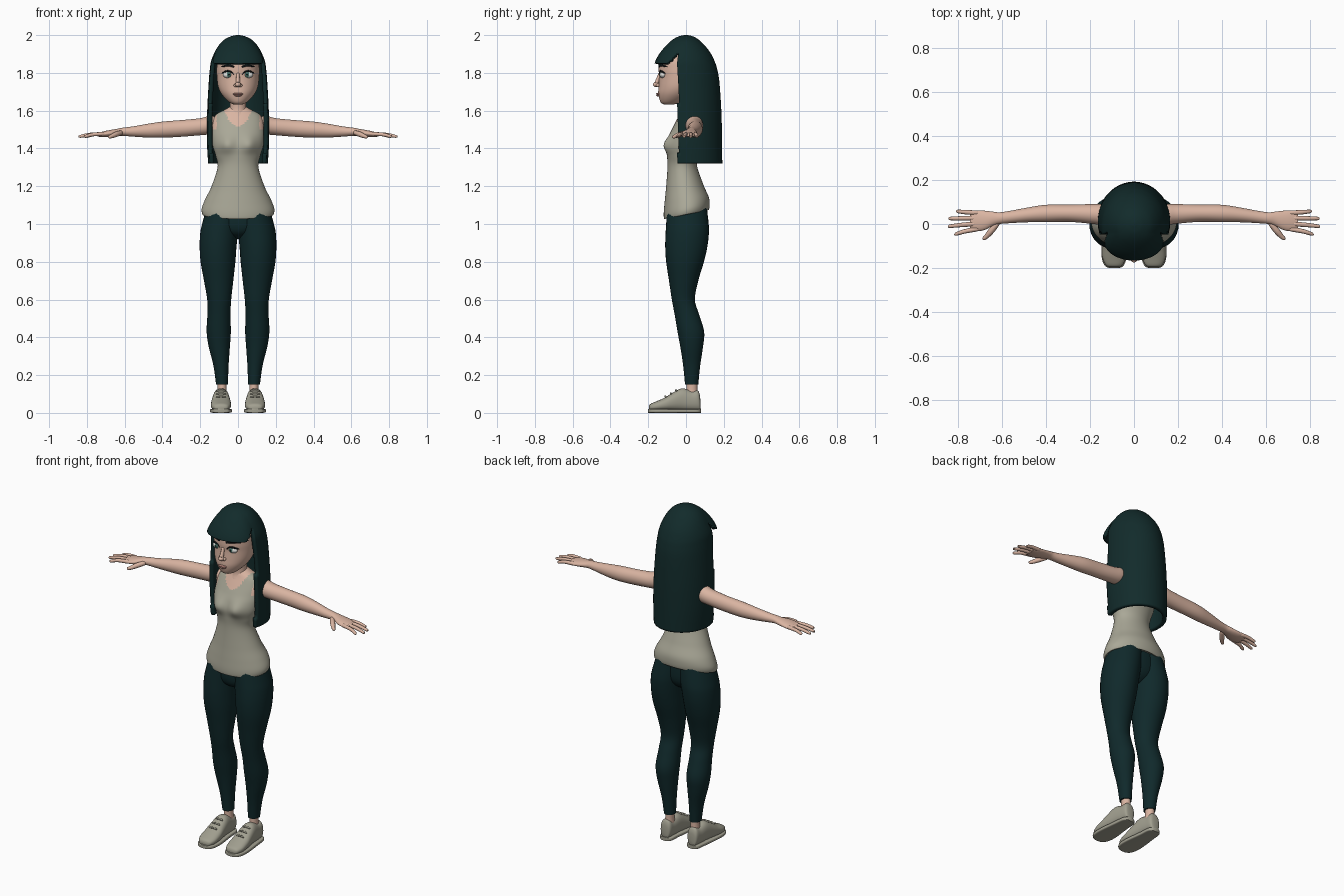
import bpy, bmesh, math
from mathutils import Matrix, Vector

cube = bpy.data.objects.get("Cube")
if cube:
    bpy.data.objects.remove(cube, do_unlink=True)


def material(name, r, g, b):
    m = bpy.data.materials.new(name)
    m.use_nodes = True
    m.diffuse_color = (r, g, b, 1)
    m.node_tree.nodes["Principled BSDF"].inputs["Base Color"].default_value = (r, g, b, 1)
    return m


SKIN = material("skin", .70, .46, .36)
HAIR = material("dark teal hair", .006, .024, .024)
PANTS = material("dark teal trousers", .005, .022, .024)
CLOTH = material("stone grey cloth", .40, .39, .31)
SHOE = material("stone grey shoe", .36, .35, .28)
WHITE = material("eye white", .75, .75, .72)
IRIS = material("eye green", .08, .22, .18)
BLACK = material("lash black", .006, .008, .009)
LIP = material("lip pink", .50, .25, .21)


def finish(bm, name, mats, mirror=False, thickness=0):
    """Turn a bmesh into a smooth object, with optional mirroring and wall thickness."""
    mesh = bpy.data.meshes.new(name)
    bm.to_mesh(mesh)
    bm.free()
    for m in mats:
        mesh.materials.append(m)
    ob = bpy.data.objects.new(name, mesh)
    bpy.context.collection.objects.link(ob)
    bpy.ops.object.select_all(action='DESELECT')
    ob.select_set(True)
    bpy.context.view_layer.objects.active = ob
    bpy.ops.object.shade_smooth_by_angle(angle=math.radians(45))
    if thickness:
        wall = ob.modifiers.new("wall", 'SOLIDIFY')
        wall.thickness = thickness
        wall.offset = -1
    if mirror:
        flip = ob.modifiers.new("mirror", 'MIRROR')
        flip.use_mirror_merge = False
    return ob


def skin_rings(name, rings, mats, rule=None, keep=None, **options):
    """Bridge closed rings of points and cap both ends."""
    bm = bmesh.new()
    loops = [[bm.verts.new(p) for p in ring] for ring in rings]
    n = len(loops[0])
    for lo, hi in zip(loops, loops[1:]):
        for i in range(n):
            j = (i + 1) % n
            bm.faces.new((lo[i], lo[j], hi[j], hi[i]))
    bm.faces.new(loops[0])
    bm.faces.new(loops[-1])
    bmesh.ops.recalc_face_normals(bm, faces=bm.faces[:])
    if keep:
        gone = [f for f in bm.faces if not keep(f.calc_center_median())]
        bmesh.ops.delete(bm, geom=gone, context='FACES')
    if rule:
        for f in bm.faces:
            f.material_index = rule(f.calc_center_median())
    return finish(bm, name, mats, **options)


def smooth(rows, k):
    """Catmull-Rom interpolation of number tuples."""
    out = []
    last = len(rows) - 1
    for i in range(last):
        quad = (rows[max(i - 1, 0)], rows[i], rows[i + 1], rows[min(i + 2, last)])
        for s in range(k):
            t = s / k
            out.append(tuple(
                b + t / 2 * (c - a + t * (2 * a - 5 * b + 4 * c - d + t * (3 * (b - c) + d - a)))
                for a, b, c, d in zip(*quad)))
    return out + [rows[-1]]


def loft(name, rows, mats, axis='z', steps=5, n=32, power=1, shape=None, **options):
    """Rows hold a position along the axis, then low/high extents of the two other axes."""
    def ring(t, a0, a1, b0, b1):
        for i in range(n):
            c, s = (math.copysign(abs(f(math.tau * i / n)) ** power, f(math.tau * i / n))
                    for f in (math.cos, math.sin))
            a, b = (a0 + a1 + c * (a1 - a0)) / 2, (b0 + b1 + s * (b1 - b0)) / 2
            p = Vector({'x': (t, a, b), 'y': (a, t, b), 'z': (a, b, t)}[axis])
            yield shape(p) if shape else p
    return skin_rings(name, [list(ring(*r)) for r in smooth(rows, steps)], mats, **options)


def sym(rows):
    return [(z, -w, w, front, back) for z, w, front, back in rows]


def tube(name, path, mat, n=10, steps=4, **options):
    """Path points hold x, y, z and radius; the ends are rounded off."""
    pts = smooth(path, steps)
    rings = []
    for i, (x, y, z, r) in enumerate(pts):
        d = Vector(pts[min(i + 1, len(pts) - 1)][:3]) - Vector(pts[max(i - 1, 0)][:3])
        turn = d.to_track_quat('Z', 'Y')
        r *= .5 if i in (0, len(pts) - 1) else 1
        rings.append([Vector((x, y, z)) + turn @ Vector((r * math.cos(a), r * math.sin(a), 0))
                      for a in (math.tau * k / n for k in range(n))])
    return skin_rings(name, rings, [mat], **options)


def ball(name, loc, scale, mat, **options):
    bm = bmesh.new()
    bmesh.ops.create_uvsphere(bm, u_segments=24, v_segments=14, radius=1,
                              matrix=Matrix.Translation(loc) @ Matrix.Diagonal((*scale, 1)))
    return finish(bm, name, [mat], **options)


# Torso: vest with scooped neck, skin at neckline and shoulders
def torso_shape(p):
    if p.y < 0:
        p.y -= .024 * math.exp(-((abs(p.x) - .06) / .04) ** 2 - ((p.z - 1.42) / .045) ** 2)
    p.z += p.y * .2 * min(1, max(0, (1.2 - p.z) / .12))
    return p


def torso_colour(c):
    neck = 1.515 + 16 * c.x ** 2 if c.y < .03 else 1.57 + 5 * c.x ** 2
    return int(c.z > neck or (c.z > 1.5 and abs(c.x) > .113))


loft("vest", sym([
    (1.06, .17, -.10, .105), (1.05, .187, -.115, .12), (1.08, .192, -.118, .125),
    (1.13, .174, -.113, .12), (1.2, .14, -.105, .095), (1.3, .108, -.098, .06),
    (1.36, .118, -.10, .06), (1.41, .133, -.103, .07), (1.46, .139, -.092, .08),
    (1.5, .138, -.075, .085), (1.54, .134, -.055, .088), (1.58, .115, -.035, .08),
    (1.605, .07, -.025, .07), (1.62, .045, -.015, .055)]),
    [CLOTH, SKIN], steps=7, n=72, shape=torso_shape, rule=torso_colour)
loft("neck", sym([(1.57, .055, -.04, .06), (1.61, .044, -.03, .052), (1.7, .044, -.04, .05)]), [SKIN])

# Trousers
loft("trouser_seat", sym([(.92, .02, -.03, .04), (.95, .1, -.08, .08), (1, .16, -.098, .1),
                          (1.1, .15, -.095, .1)]), [PANTS])
loft("trouser_leg", [
    (1.09, -.02, .165, -.1, .11), (1, -.008, .19, -.105, .12), (.95, 0, .2, -.108, .121),
    (.88, .008, .203, -.11, .113), (.8, .014, .198, -.105, .095), (.7, .025, .18, -.09, .065),
    (.6, .036, .163, -.075, .047), (.52, .04, .162, -.06, .07), (.43, .038, .166, -.045, .096),
    (.35, .043, .155, -.03, .09), (.25, .05, .13, -.015, .075), (.15, .053, .116, -.005, .065)],
    [PANTS], mirror=True)
loft("ankle", [(.08, .057, .112, -.005, .065), (.12, .06, .108, .003, .06), (.18, .06, .108, .003, .06)],
     [SKIN], mirror=True)

# Shoes
loft("shoe_upper", [
    (-.196, .072, .108, .015, .035), (-.187, .052, .128, .012, .048), (-.155, .039, .142, .01, .062),
    (-.11, .037, .143, .01, .082), (-.07, .041, .139, .01, .107), (-.02, .047, .132, .01, .13),
    (.03, .052, .126, .01, .116), (.06, .055, .122, .01, .12), (.072, .062, .116, .012, .1),
    (.076, .075, .105, .02, .07)], [SHOE], axis='y', power=.85, mirror=True)
loft("shoe_sole", [
    (-.2, .07, .11, 0, .02), (-.19, .048, .132, 0, .022), (-.155, .034, .146, 0, .022),
    (-.1, .033, .147, 0, .022), (0, .045, .136, 0, .022), (.06, .05, .128, 0, .022),
    (.08, .07, .11, 0, .022)], [SHOE], axis='y', power=.4, mirror=True)
for k in range(3):
    y, z = -.105 + .028 * k, .085 + .016 * k
    tube("shoe_lace", [(.065, y, z - .002, .005), (.09, y - .004, z + .003, .005),
                       (.115, y, z - .002, .005)], SHOE, mirror=True)

# Arms and hands
loft("arm", [
    (.1, .005, .08, 1.485, 1.565), (.15, -.003, .09, 1.475, 1.572), (.2, .002, .09, 1.47, 1.56),
    (.3, .01, .088, 1.462, 1.55), (.4, .008, .087, 1.457, 1.542), (.48, .008, .075, 1.458, 1.53),
    (.56, .004, .06, 1.463, 1.516), (.61, 0, .053, 1.467, 1.51), (.64, -.008, .056, 1.466, 1.504),
    (.675, -.026, .06, 1.462, 1.498), (.71, -.032, .061, 1.46, 1.491),
    (.745, -.024, .052, 1.463, 1.482)], [SKIN], axis='x', mirror=True)
for finger, base, x, y in (("little", .05, .805, .057), ("ring", .027, .838, .025),
                           ("middle", .002, .84, -.01), ("index", -.021, .812, -.045)):
    tube(finger + "_finger", [(.7, base, 1.477, .011), ((.72 + x) / 2, (base + y) / 2, 1.474, .01),
                              (x - .006, y, 1.464, .008), (x, y, 1.462, .005)], SKIN, mirror=True)
tube("thumb", [(.615, .01, 1.485, .012), (.645, -.028, 1.475, .014), (.668, -.055, 1.465, .011),
               (.685, -.07, 1.46, .007)], SKIN, mirror=True)

# Head and face
loft("head", sym([
    (1.632, .02, -.115, -.07), (1.642, .043, -.132, -.03), (1.665, .069, -.142, .01),
    (1.695, .092, -.147, .05), (1.73, .106, -.145, .075), (1.78, .112, -.142, .09),
    (1.82, .113, -.145, .1), (1.87, .108, -.138, .1), (1.92, .08, -.095, .08), (1.95, .03, -.03, .03)]),
    [SKIN], n=48)
tube("nose_bridge", [(0, -.138, 1.80, .008), (0, -.147, 1.77, .01), (0, -.158, 1.742, .012)], SKIN)
ball("nose_tip", (0, -.157, 1.738), (.015, .018, .013), SKIN)
ball("nostril", (.014, -.148, 1.734), (.009, .011, .009), SKIN, mirror=True)
ball("upper_lip", (0, -.147, 1.689), (.028, .011, .005), LIP)
ball("lower_lip", (0, -.146, 1.681), (.021, .012, .006), LIP)
ball("eye", (.05, -.121, 1.79), (.03, .017, .018), WHITE, mirror=True)
ball("iris", (.048, -.131, 1.791), (.014, .009, .015), IRIS, mirror=True)
ball("pupil", (.048, -.135, 1.791), (.007, .0065, .008), BLACK, mirror=True)
tube("upper_lash", [(.021, -.139, 1.789, .002), (.037, -.138, 1.806, .004), (.06, -.132, 1.809, .005),
                    (.086, -.109, 1.797, .003)], BLACK, mirror=True)
tube("eyebrow", [(.02, -.143, 1.832, .005), (.052, -.134, 1.84, .006), (.09, -.1, 1.832, .003)],
     BLACK, mirror=True)


# Hair: one shell, cut open around the face below the fringe
def hair_shape(p):
    p.x *= 1 + 2.2 * max(0, -p.y - .04)
    return p


def hair_keep(c):
    return c.z > 1.322 and (c.y > -.042 or c.z > 1.852 + .9 * max(0, c.y + .1))


loft("long_hair", sym([
    (2, .01, -.01, .01), (1.992, .042, -.042, .04), (1.972, .078, -.076, .072),
    (1.94, .106, -.11, .104), (1.9, .128, -.142, .133), (1.86, .143, -.163, .152),
    (1.82, .149, -.17, .165), (1.75, .155, -.17, .177), (1.6, .163, -.165, .187),
    (1.45, .165, -.16, .191), (1.32, .158, -.15, .192)]),
    [HAIR], steps=8, n=96, shape=hair_shape, keep=hair_keep, thickness=.022)
